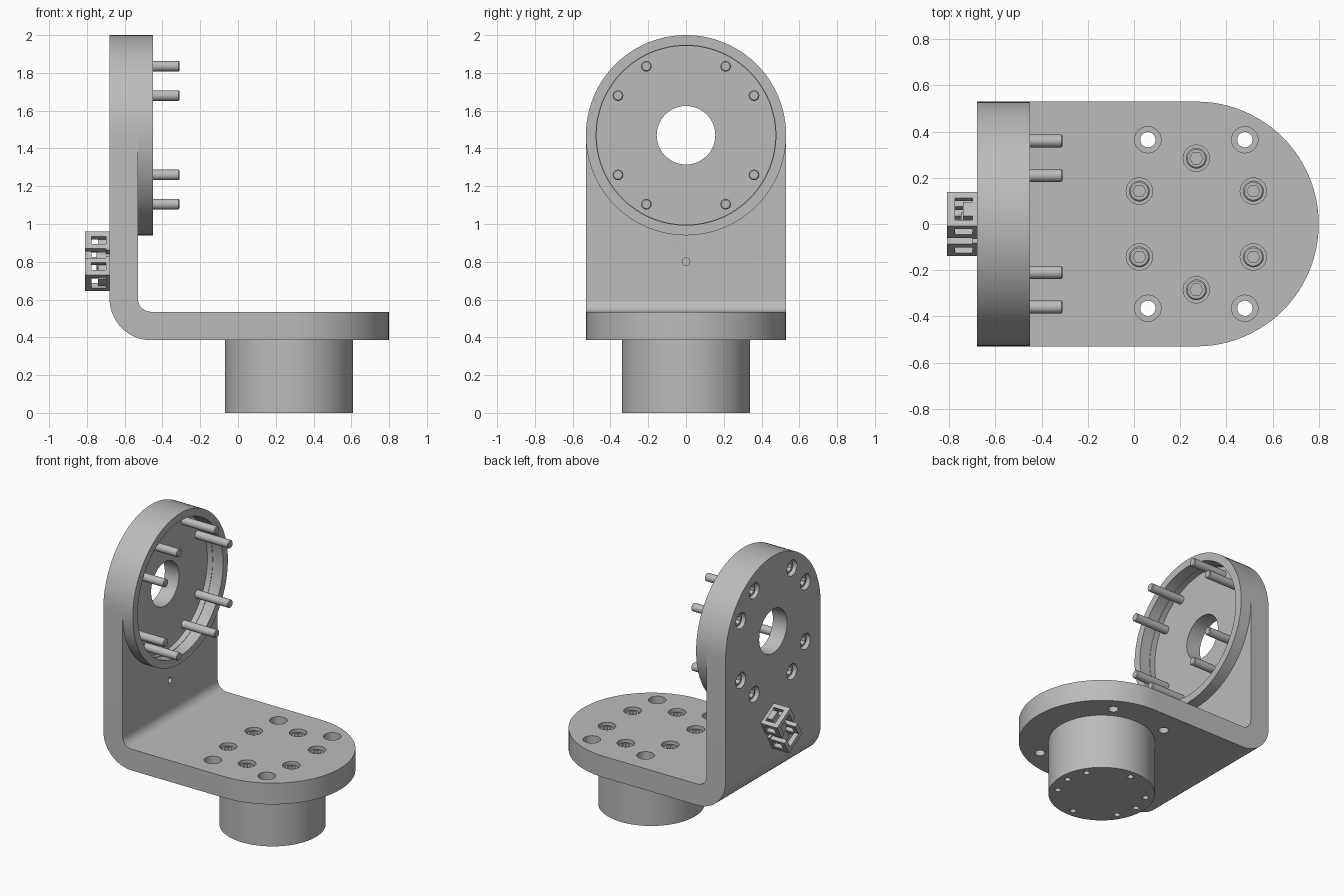
import bpy, bmesh, math
from mathutils import Matrix, Vector

cube = bpy.data.objects.get("Cube")
if cube:
    bpy.data.objects.remove(cube, do_unlink=True)

metal = bpy.data.materials.new("grey metal")
metal.use_nodes = True
metal.diffuse_color = (0.5, 0.5, 0.5, 1)
metal.node_tree.nodes["Principled BSDF"].inputs["Base Color"].default_value = (0.5, 0.5, 0.5, 1)


def arc(ca, cb, r, start, end, n):
    angles = [math.radians(start + (end - start) * i / n) for i in range(n + 1)]
    return [(ca + r * math.cos(t), cb + r * math.sin(t)) for t in angles]


def circle(ca, cb, r, n=32):
    return arc(ca, cb, r, 0, 360, n)[:-1]


def add_prism(bm, outline, axis, lo, hi):
    """Extrude a 2D outline along a world axis."""
    place = {"X": lambda a, b, d: (d, a, b),
             "Y": lambda a, b, d: (a, d, b),
             "Z": lambda a, b, d: (a, b, d)}[axis]
    face = bm.faces.new([bm.verts.new(place(a, b, lo)) for a, b in outline])
    moved = bmesh.ops.extrude_face_region(bm, geom=[face], use_keep_orig=True)["geom"]
    shift = Vector(place(0, 0, hi - lo))
    bmesh.ops.translate(bm, vec=shift, verts=[v for v in moved if isinstance(v, bmesh.types.BMVert)])


def make(name, bm):
    bmesh.ops.recalc_face_normals(bm, faces=bm.faces)
    mesh = bpy.data.meshes.new(name)
    bm.to_mesh(mesh)
    bm.free()
    mesh.materials.append(metal)
    obj = bpy.data.objects.new(name, mesh)
    bpy.context.collection.objects.link(obj)
    return obj


def prisms(name, parts):
    bm = bmesh.new()
    for part in parts:
        add_prism(bm, *part)
    return make(name, bm)


def cut(obj, parts, operation="DIFFERENCE"):
    cutter = prisms("cutter", parts)
    cutter.hide_render = True
    mod = obj.modifiers.new("cut", "BOOLEAN")
    mod.operation, mod.solver, mod.object = operation, "EXACT", cutter
    graph = bpy.context.evaluated_depsgraph_get()
    result = bpy.data.meshes.new_from_object(obj.evaluated_get(graph))
    obj.modifiers.clear()
    obj.data = result
    bpy.data.objects.remove(cutter, do_unlink=True)


def lathe(name, profile, n):
    bm = bmesh.new()
    verts = [bm.verts.new((r, 0, z)) for r, z in profile]
    edges = [bm.edges.new(pair) for pair in zip(verts, verts[1:])]
    bmesh.ops.spin(bm, geom=verts + edges, cent=(0, 0, 0), axis=(0, 0, 1),
                   angle=math.tau, steps=n, use_duplicate=False)
    bmesh.ops.remove_doubles(bm, verts=bm.verts, dist=0.0001)
    return make(name, bm)


def smooth(obj):
    bpy.ops.object.select_all(action="DESELECT")
    obj.select_set(True)
    bpy.context.view_layer.objects.active = obj
    bpy.ops.object.shade_smooth_by_angle(angle=math.radians(30))


HALF, RING_Z, BASE_X = 0.53, 1.47, 0.27

# Bolt layouts
ring_bolts = [(sy * y, RING_Z + sz * z) for y, z in ((0.21, 0.365), (0.36, 0.21))
              for sy in (1, -1) for sz in (1, -1)]
base_bolts = [(BASE_X + 0.285 * math.cos(t), 0.285 * math.sin(t))
              for t in (math.radians(30 + 60 * i) for i in range(6))]
dowels = [(BASE_X + s * 0.285, 0) for s in (1, -1)]
mount_holes = [(x, s * 0.365) for x in (0.06, 0.48) for s in (1, -1)]

# Bent bracket: L profile trimmed by the two rounded outlines
profile = ([(-0.68, 1.0 + 1.1)] + arc(-0.46, 0.605, 0.22, 180, 270, 16)
           + [(0.9, 0.385), (0.9, 0.535)] + arc(-0.46, 0.605, 0.07, 270, 180, 12)
           + [(-0.53, 1.0 + 1.1)])
bracket = prisms("bracket", [(profile, "Y", -0.7, 0.7)])
upright_outline = [(-HALF, 0.1), (HALF, 0.1)] + arc(0, RING_Z, HALF, 0, 180, 48)
cut(bracket, [(upright_outline, "X", -1, 1)], "INTERSECT")
base_outline = [(-1, 0.6), (-1, -0.6), (BASE_X, -0.6)] + arc(BASE_X, 0, HALF, -90, 90, 48) + [(BASE_X, 0.6)]
cut(bracket, [(base_outline, "Z", 0, 3)], "INTERSECT")

# Pocket, counterbores and through holes
cut(bracket, [(circle(0, RING_Z, 0.473, 96), "X", -0.57, -0.4)]
    + [(circle(y, z, 0.055), "X", -0.8, -0.61) for y, z in ring_bolts]
    + [(circle(x, y, 0.057), "Z", 0.45, 0.7) for x, y in base_bolts + mount_holes])
cut(bracket, [(circle(0, RING_Z, 0.155, 64), "X", -0.8, -0.4),
              (circle(0, 0.8, 0.02), "X", -0.6, -0.5)]
    + [(circle(x, y, 0.033), "Z", 0.3, 0.7) for x, y in mount_holes])
smooth(bracket)

# Raised rim around the pocket
rim = prisms("pocket_rim", [(circle(0, RING_Z, HALF, 96), "X", -0.53, -0.45)])
cut(rim, [(circle(0, RING_Z, 0.476, 96), "X", -0.6, -0.4)])
smooth(rim)

# Round foot with bolt and dowel holes underneath
foot = prisms("foot", [(circle(BASE_X, 0, 0.34, 96), "Z", 0, 0.385)])
cut(foot, [(circle(x, y, 0.02, 20), "Z", -0.1, 0.1) for x, y in base_bolts + dowels])
smooth(foot)

# Socket screws
screw = lathe("ring_screw", [(0, 0), (0.039, 0), (0.045, -0.006), (0.045, -0.07), (0.028, -0.07),
                             (0.028, -0.345), (0.023, -0.35), (0, -0.35)], 32)
cut(screw, [(circle(0, 0, 0.028, 6), "Z", -0.04, 0.1)])
smooth(screw)
screw_mesh = screw.data
bpy.data.objects.remove(screw, do_unlink=True)


def place_screw(name, location, turn):
    obj = bpy.data.objects.new(name, screw_mesh)
    obj.matrix_world = Matrix.Translation(location) @ Matrix.Rotation(turn, 4, "Y")
    bpy.context.collection.objects.link(obj)


for y, z in ring_bolts:
    place_screw("ring_screw", (-0.66, y, z), -math.pi / 2)
for x, y in base_bolts:
    place_screw("base_screw", (x, y, 0.52), 0)


# Cable clip on the back: a spine with an arch at each end, turned on its screw
def box(u, v, du, dv):
    return [(u - du, v - dv), (u + du, v - dv), (u + du, v + dv), (u - du, v + dv)]


parts = [(box(0, 0, 0.035, 0.13), "X", -0.74, -0.68), (circle(0, 0, 0.05), "X", -0.75, -0.68)]
for s in (1, -1):
    parts.append((box(0, s * 0.117, 0.085, 0.015), "X", -0.81, -0.775))
    parts.append((box(0, s * 0.075, 0.085, 0.057), "X", -0.70, -0.68))
    for t in (1, -1):
        parts.append((box(t * 0.07, s * 0.08, 0.015, 0.052), "X", -0.81, -0.775))
        parts.append((box(t * 0.07, s * 0.117, 0.015, 0.015), "X", -0.775, -0.70))
        parts.append((box(t * 0.07, s * 0.042, 0.015, 0.014), "X", -0.775, -0.70))
clip = prisms("cable_clip", parts)
clip.matrix_world = Matrix.Translation((0, 0, 0.803)) @ Matrix.Rotation(math.radians(-30), 4, "X")
smooth(clip)
